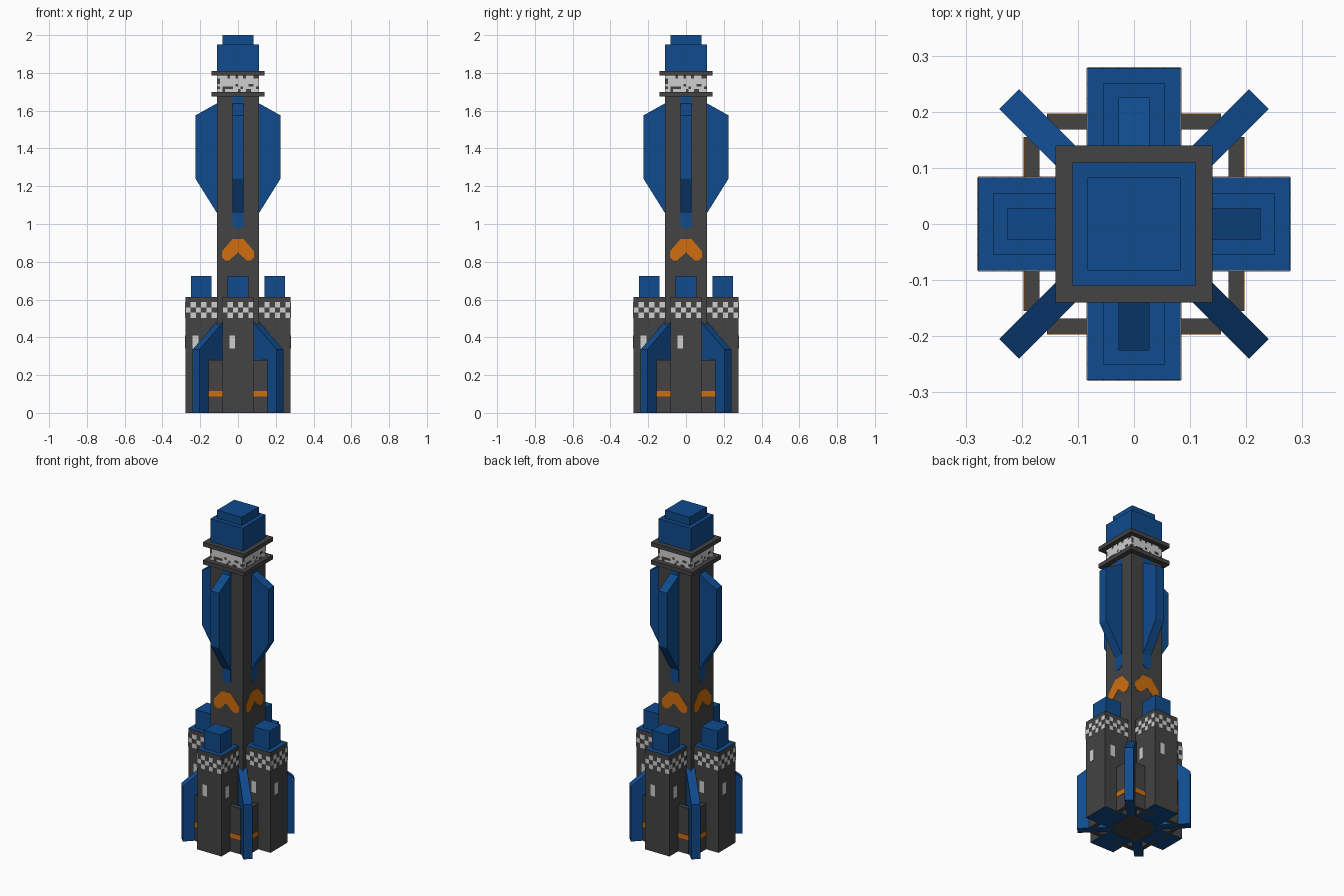
import bpy, bmesh, math, random
from mathutils import Matrix, Vector

if "Cube" in bpy.data.objects:
    bpy.data.objects.remove(bpy.data.objects["Cube"])

random.seed(4)


def material(name, rgb):
    m = bpy.data.materials.new(name)
    m.diffuse_color = (*rgb, 1)
    m.use_nodes = True
    m.node_tree.nodes["Principled BSDF"].inputs["Base Color"].default_value = m.diffuse_color
    return m


GREY = material("charcoal grey", (0.056, 0.056, 0.056))
BLUE = material("deep blue", (0.005, 0.07, 0.27))
ORANGE = material("orange", (0.62, 0.155, 0.004))
LIGHT = material("light grey", (0.62, 0.62, 0.62))


def rot(deg):
    return Matrix.Rotation(math.radians(deg), 4, 'Z')


QUARTERS = [rot(90 * k) for k in range(4)]


def prism(bm, pts, y0, y1, M=Matrix()):
    """Extrude an (x, z) outline from y0 to y1, placed by M."""
    a = [bm.verts.new(M @ Vector((x, y0, z))) for x, z in pts]
    b = [bm.verts.new(M @ Vector((x, y1, z))) for x, z in pts]
    bm.faces.new(a)
    bm.faces.new(b[::-1])
    n = len(pts)
    for i in range(n):
        bm.faces.new((a[i], b[i], b[(i + 1) % n], a[(i + 1) % n]))


def rect(x0, x1, z0, z1):
    return [(x0, z0), (x1, z0), (x1, z1), (x0, z1)]


def finish(name, bm, *mats, rule=None):
    bmesh.ops.recalc_face_normals(bm, faces=bm.faces)
    if rule:
        for f in bm.faces:
            f.material_index = rule(f)
    me = bpy.data.meshes.new(name)
    bm.to_mesh(me)
    bm.free()
    for m in mats:
        me.materials.append(m)
    ob = bpy.data.objects.new(name, me)
    bpy.context.collection.objects.link(ob)
    return ob


def block(name, half, z0, z1, mat, M=Matrix(), *more, rule=None):
    bm = bmesh.new()
    prism(bm, rect(-half, half, z0, z1), -half, half, M)
    return finish(name, bm, mat, *more, rule=rule)


def prisms(name, mat, outlines, y0, y1, frames):
    """One object holding every outline repeated in every frame."""
    bm = bmesh.new()
    for M in frames:
        for pts in outlines:
            prism(bm, pts, y0, y1, M)
    return finish(name, bm, mat)


# Central body, collars and stepped nose
block("core_body", 0.11, 0, 1.80, GREY)
block("lower_collar", 0.14, 1.675, 1.70, GREY)
block("upper_collar", 0.14, 1.785, 1.81, GREY)
block("nose_base", 0.11, 1.81, 1.95, BLUE)
block("nose_tip", 0.083, 1.95, 2.0, BLUE)

# Painted details on the core: speckled band, arches, stripes under the fins
c = 0.22 / 16
r = 0.085 / 6
band = [rect(-0.11 + i * c, -0.11 + (i + 1) * c, 1.70 + j * r, 1.70 + (j + 1) * r)
        for i in range(16) for j in range(6) if random.random() > 0.2]
prisms("speckled_band", LIGHT, band, -0.112, -0.108, QUARTERS)
half_arch = [(0, 0.92), (0.03, 0.92), (0.085, 0.855), (0.085, 0.825),
             (0.07, 0.808), (0.045, 0.808), (0, 0.85)]
arch = half_arch + [(-x, z) for x, z in half_arch[-2:0:-1]]
prisms("orange_arches", ORANGE, [arch], -0.112, -0.108, QUARTERS)
stripe = [(-0.015, 0.975), (0.015, 0.975), (0.028, 0.99), (0.028, 1.675),
          (-0.028, 1.675), (-0.028, 0.99)]
prisms("core_stripes", BLUE, [stripe], -0.112, -0.108, QUARTERS)

# Upper fins on the flat sides
fin = [(0.10, 1.04), (0.225, 1.24), (0.225, 1.575), (0.10, 1.645)]
prisms("upper_fins", BLUE, [fin], -0.028, 0.028, QUARTERS)

# Four boosters with blue ends and blue caps
boosters = [q @ Matrix.Translation((0, -0.195, 0)) for q in QUARTERS]
for k, M in enumerate(boosters):
    block(f"booster_{k + 1}", 0.083, 0, 0.613, GREY, M, BLUE,
          rule=lambda f: int(abs(f.normal.z) > 0.5))
    block(f"booster_cap_{k + 1}", 0.055, 0.613, 0.725, BLUE, M)

# Checked band and plain marker panel on the three open sides of each booster
sides = [M @ rot(a) for M in boosters for a in (-90, 0, 90)]
s = 0.166 / 6
checks = [rect(-0.083 + i * s, -0.083 + (i + 1) * s, 0.503 + j * s, 0.503 + (j + 1) * s)
          for i in range(6) for j in range(3) if (i + j) % 2]
prisms("checked_bands", LIGHT, checks, -0.085, -0.081, sides)
prisms("marker_panels", LIGHT, [rect(-0.045, -0.015, 0.34, 0.41)], -0.085, -0.081, sides)

# Skirt plates between the boosters, with an orange line
prisms("skirt_plates", GREY, [rect(-0.155, 0.155, 0, 0.28)], -0.195, -0.168, QUARTERS)
prisms("skirt_lines", ORANGE, [rect(-0.155, 0.155, 0.087, 0.115)], -0.197, -0.193, QUARTERS)

# Lower fins on the diagonals
low_fin = [(0.10, 0), (0.315, 0), (0.315, 0.335), (0.10, 0.51)]
prisms("lower_fins", BLUE, [low_fin], -0.025, 0.025, [q @ rot(45) for q in QUARTERS])
